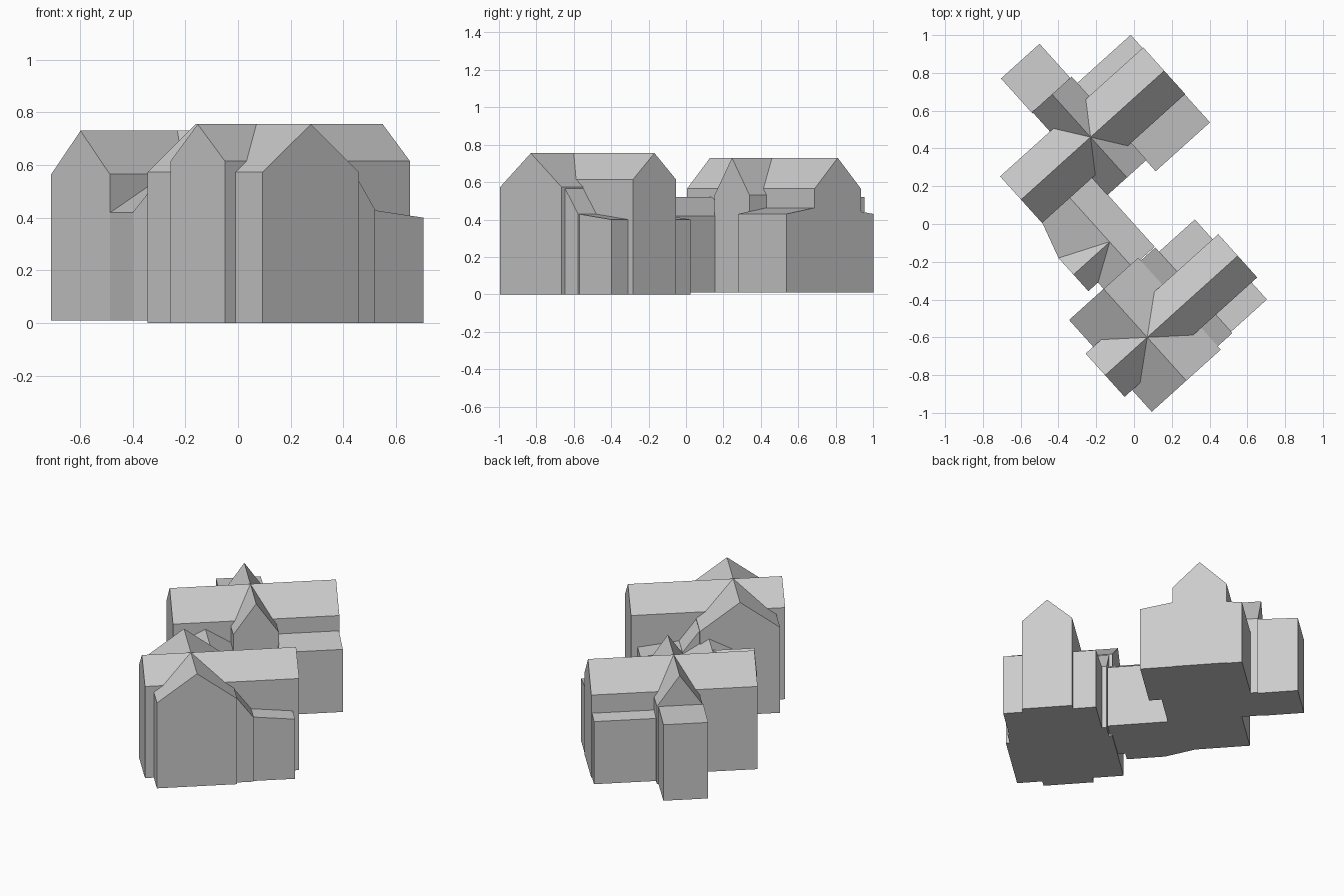
import bpy, bmesh, math
from mathutils import Matrix

if "Cube" in bpy.data.objects:
    bpy.data.objects.remove(bpy.data.objects["Cube"], do_unlink=True)

stone = bpy.data.materials.new("pale_grey")
stone.use_nodes = True
GREY = (0.6, 0.6, 0.6, 1)
stone.diffuse_color = GREY
stone.node_tree.nodes["Principled BSDF"].inputs["Base Color"].default_value = GREY


def frame(x, y, z=0.0):
    """House frame: local x runs along the main ridge."""
    return Matrix.Translation((x, y, z)) @ Matrix.Rotation(math.radians(42), 4, "Z")


def finish(name, bm, place):
    bmesh.ops.recalc_face_normals(bm, faces=bm.faces)
    mesh = bpy.data.meshes.new(name)
    bm.to_mesh(mesh)
    bm.free()
    mesh.materials.append(stone)
    obj = bpy.data.objects.new(name, mesh)
    obj.matrix_world = place
    bpy.context.collection.objects.link(obj)


def gable(name, place, start, end, left, right, eave, ridge, axis="x", peak=None):
    """Gabled solid running from start to end along one local axis."""
    peak = (left + right) / 2 if peak is None else peak
    profile = [(left, 0), (right, 0), (right, eave), (peak, ridge), (left, eave)]
    bm = bmesh.new()
    rings = []
    for s in (start, end):
        rings.append([bm.verts.new((s, p, z) if axis == "x" else (p, s, z))
                      for p, z in profile])
    a, b = rings
    bm.faces.new(a)
    bm.faces.new(b)
    for i in range(len(a)):
        j = (i + 1) % len(a)
        bm.faces.new((a[i], a[j], b[j], b[i]))
    finish(name, bm, place)


def block(name, place, corners):
    """Walls under a sloped roof; each corner is (x, y, roof height)."""
    bm = bmesh.new()
    low = [bm.verts.new((x, y, 0)) for x, y, z in corners]
    top = [bm.verts.new(c) for c in corners]
    bm.faces.new(low)
    bm.faces.new(top)
    for i in range(len(low)):
        j = (i + 1) % len(low)
        bm.faces.new((low[i], low[j], top[j], top[i]))
    finish(name, bm, place)


def lean_to(name, place, u0, u1, v0, v1, z00, z10, z11, z01):
    block(name, place, [(u0, v0, z00), (u1, v0, z10), (u1, v1, z11), (u0, v1, z01)])


front = frame(0.07, -0.60)
back = frame(-0.23, 0.46, 0.01)
link = frame(0.07, -0.60, 0.01)

# Front house: main range, cross wing and matching side additions
gable("front_house_range", front, -0.30, 0.645, -0.154, 0.154, 0.615, 0.755)
gable("front_house_cross_wing", front, -0.309, 0.345, -0.246, 0.246, 0.573, 0.755, "y")
for side, s, reach, box in (("front", -1, 0.285, 0.275), ("rear", 1, 0.325, 0.295)):
    lean_to("front_house_steep_lean_to_" + side, front, 0.24, 0.35,
            s * 0.14, s * reach, 0.575, 0.43, 0.43, 0.575)
    lean_to("front_house_low_room_" + side, front, 0.34, 0.605,
            s * 0.14, s * box, 0.43, 0.40, 0.40, 0.43)

# Back house: main range, cross wing, end room and two lean-tos
gable("back_house_range", back, -0.495, 0.525, -0.166, 0.166, 0.555, 0.72)
gable("back_house_cross_wing", back, -0.288, 0.305, -0.14, 0.14, 0.52, 0.72, "y")
lean_to("back_house_end_room", back, -0.145, 0.13, 0.30, 0.548, 0.52, 0.52, 0.51, 0.51)
lean_to("back_house_rear_lean_to", back, 0.13, 0.52, 0.15, 0.26, 0.435, 0.435, 0.42, 0.42)
lean_to("back_house_front_lean_to", back, 0.135, 0.522, -0.15, -0.365,
        0.455, 0.455, 0.42, 0.42)

# Link between the houses, with a small side gable
gable("link_range", link, 0.33, 0.84, 0.0, 0.35, 0.41, 0.51, "y", 0.19)
gable("link_side_gable", link, -0.068, 0.19, 0.39, 0.626, 0.41, 0.51)
block("link_corner", link, [(0.19, 0.51, 0.51), (-0.068, 0.626, 0.41),
                            (-0.005, 0.83, 0.41), (0.19, 0.83, 0.51)])
